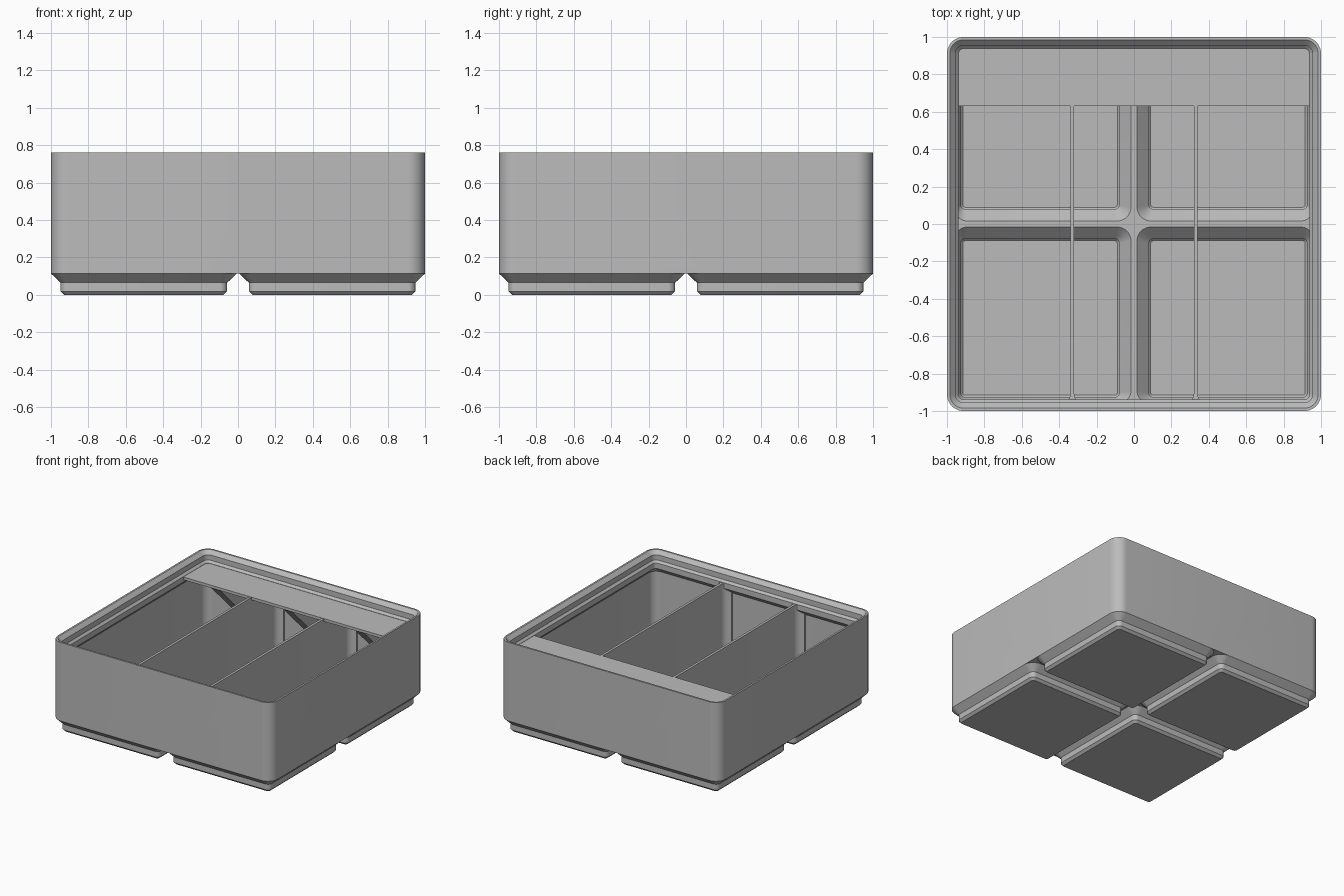
import bpy
import bmesh
from math import sin, cos, pi

cube = bpy.data.objects.get("Cube")
if cube:
    bpy.data.objects.remove(cube, do_unlink=True)

grey = bpy.data.materials.new("plain_grey")
grey.use_nodes = True
COLOUR = (0.5, 0.5, 0.5, 1)
grey.diffuse_color = COLOUR
grey.node_tree.nodes["Principled BSDF"].inputs["Base Color"].default_value = COLOUR


def finish(name, bm):
    bmesh.ops.recalc_face_normals(bm, faces=bm.faces)
    mesh = bpy.data.meshes.new(name)
    bm.to_mesh(mesh)
    bm.free()
    mesh.materials.append(grey)
    obj = bpy.data.objects.new(name, mesh)
    bpy.context.collection.objects.link(obj)
    return obj


def rounded_square(cx, cy, half, r, steps=10):
    points = []
    for corner, (sx, sy) in enumerate([(1, 1), (-1, 1), (-1, -1), (1, -1)]):
        for i in range(steps + 1):
            a = (corner + i / steps) * pi / 2
            points.append((cx + sx * (half - r) + r * cos(a),
                           cy + sy * (half - r) + r * sin(a)))
    return points


def loft(name, rings, sx=0, sy=0):
    """Stack of rounded squares; each ring is z, centre offset, half width, corner radius."""
    bm = bmesh.new()
    loops = [[bm.verts.new((x, y, z)) for x, y in rounded_square(sx * c, sy * c, half, r)]
             for z, c, half, r in rings]
    for low, high in zip(loops, loops[1:]):
        for i in range(len(low)):
            bm.faces.new((low[i - 1], low[i], high[i], high[i - 1]))
    bm.faces.new(loops[0])
    bm.faces.new(loops[-1])
    return finish(name, bm)


def prism(name, outline, depth):
    """Extrude a closed 3D outline along a vector."""
    bm = bmesh.new()
    face = bm.faces.new([bm.verts.new(p) for p in outline])
    new = bmesh.ops.extrude_face_region(bm, geom=[face])["geom"]
    bmesh.ops.translate(bm, vec=depth, verts=[v for v in new if isinstance(v, bmesh.types.BMVert)])
    return finish(name, bm)


def boolean(target, other, operation):
    mod = target.modifiers.new("cut", 'BOOLEAN')
    mod.operation, mod.solver, mod.object = operation, 'EXACT', other
    bpy.context.view_layer.objects.active = target
    bpy.ops.object.modifier_apply(modifier=mod.name)


def remove(obj):
    bpy.data.objects.remove(obj, do_unlink=True)


CELLS = [(x, y) for x in (-1, 1) for y in (-1, 1)]

# Outer solid: square box on four stepped feet
body = loft("bin_body", [(0.114, 0, 1, 0.09), (0.76, 0, 1, 0.09)])
for sx, sy in CELLS:
    foot = loft("foot", [(0, 0.503, 0.426, 0.02), (0.019, 0.503, 0.445, 0.038),
                         (0.065, 0.503, 0.445, 0.038), (0.114, 0.503, 0.497, 0.09)], sx, sy)
    boolean(body, foot, 'UNION')
    remove(foot)

# Dividers with flared ends, trimmed to the outer solid
WALL, FLARE, HALF = 0.965, 0.06, 0.01
end = [(HALF + FLARE * (1 - cos(a)), WALL - FLARE + FLARE * sin(a))
       for a in [i * pi / 12 for i in range(7)]]
end.append((HALF + FLARE, 0.985))
quarter = end + [(-x, y) for x, y in reversed(end)]
plan = quarter + [(-x, -y) for x, y in quarter]
dividers = []
for side, x0 in (("right", -0.33), ("left", 0.33)):
    divider = prism(side + "_divider", [(x0 + x, y, 0.012) for x, y in plan], (0, 0, 0.653))
    boolean(divider, body, 'INTERSECT')
    dividers.append(divider)

# Hollow the inside: main cavity with stacking lip, then a pocket in each foot
cavity = [(0.14, 0.977), (0.585, 0.977), (0.625, 0.938), (0.67, 0.938), (0.687, 0.955),
          (0.73, 0.955), (0.76, 0.985), (0.77, 0.995)]
cutters = [loft("cavity", [(z, 0, half, half - 0.91) for z, half in cavity])]
for sx, sy in CELLS:
    cutters.append(loft("pocket", [(0.024, 0.5025, 0.413, 0.012), (0.034, 0.5025, 0.4225, 0.02),
                                   (0.078, 0.5025, 0.4225, 0.02), (0.14, 0.49, 0.474, 0.075),
                                   (0.16, 0.49, 0.474, 0.075)], sx, sy))
for cutter in cutters:
    boolean(body, cutter, 'DIFFERENCE')
    remove(cutter)

# Label shelf along the back, with a triangular bracket under it in each compartment
shelf = prism("label_shelf", [(-0.96, 0.63, 0.645), (0.96, 0.63, 0.645),
                              (0.96, 0.96, 0.645), (-0.96, 0.96, 0.645)], (0, 0, 0.023))
brackets = []
for side, x0 in (("right", -0.655), ("middle", 0), ("left", 0.655)):
    brackets.append(prism(side + "_shelf_bracket",
                          [(x0 - 0.04, 0.632, 0.65), (x0 - 0.04, 0.985, 0.65),
                           (x0 - 0.04, 0.985, 0.3)], (0.08, 0, 0)))

# Smooth the rounded corners, keep edges sharp
bpy.ops.object.select_all(action='DESELECT')
for obj in [body, shelf] + dividers + brackets:
    obj.select_set(True)
bpy.context.view_layer.objects.active = body
bpy.ops.object.shade_smooth_by_angle(angle=pi / 7)
